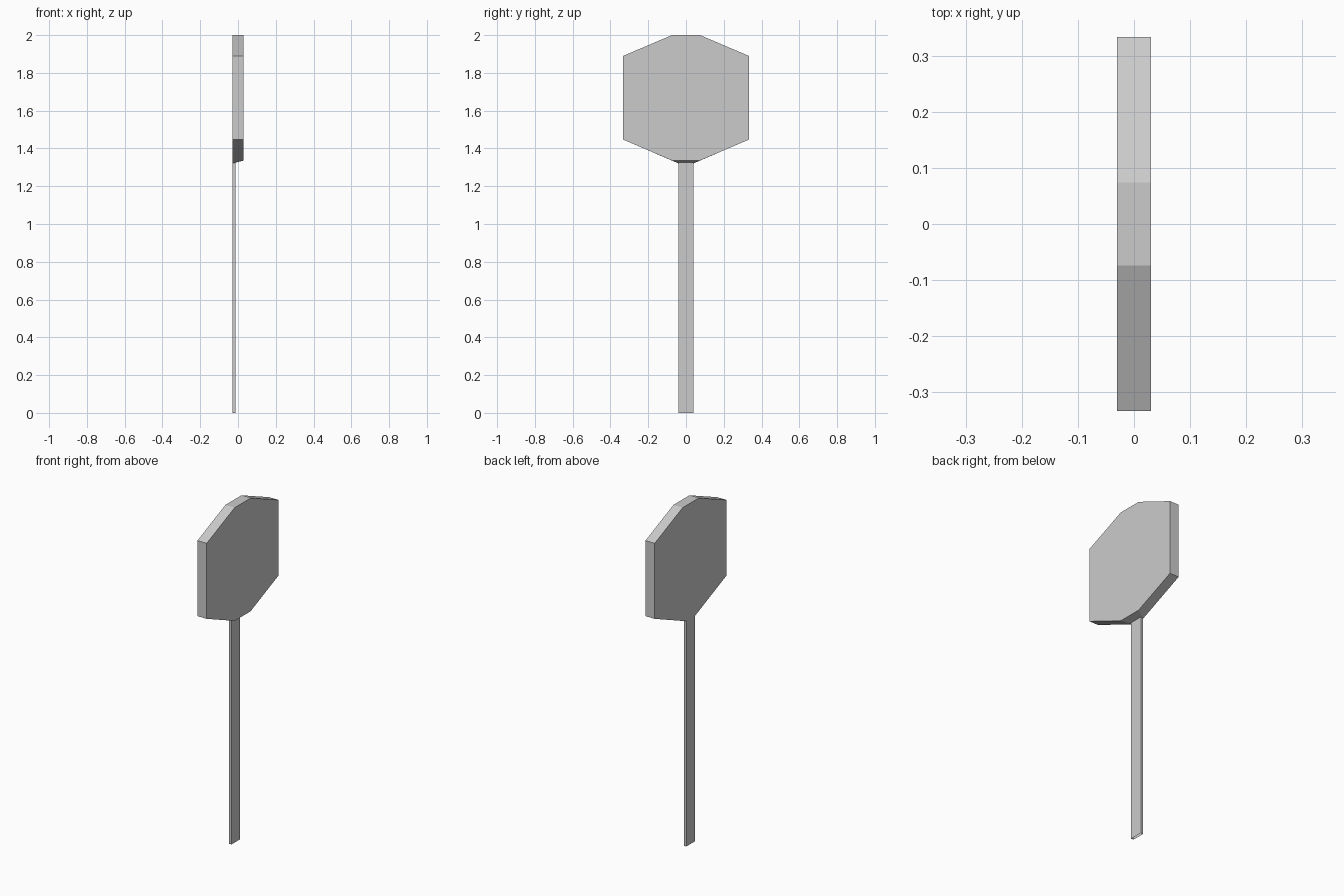
import bpy, bmesh

if "Cube" in bpy.data.objects:
    bpy.data.objects.remove(bpy.data.objects["Cube"])


def finish(bm, name):
    bmesh.ops.recalc_face_normals(bm, faces=bm.faces)
    mesh = bpy.data.meshes.new(name)
    bm.to_mesh(mesh)
    bm.free()
    obj = bpy.data.objects.new(name, mesh)
    bpy.context.collection.objects.link(obj)
    return obj


def ring(bm, x, half):
    """Closed (y, z) outline mirrored across y = 0."""
    outline = half + [(-y, z) for y, z in reversed(half)]
    return [bm.verts.new((x, y, z)) for y, z in outline]


# Sign panel: octagonal slab whose underside narrows to the post at the back
upper = [(0.074, 2.0), (0.333, 1.89), (0.333, 1.447)]
bm = bmesh.new()
back = ring(bm, -0.03, upper + [(0.04, 1.321)])
front = ring(bm, 0.03, upper + [(0.074, 1.336)])
bm.faces.new(back)
bm.faces.new(front)
for i in range(len(back)):
    j = (i + 1) % len(back)
    bm.faces.new((back[i], back[j], front[j], front[i]))
finish(bm, "sign_panel")

# Post: thin flat tube, open at the ends, flush with the back of the panel
x0, x1, w = -0.03, -0.014, 0.04
corners = [(x0, -w, 1.321), (x1, -w, 1.325), (x1, w, 1.325), (x0, w, 1.321)]
bm = bmesh.new()
low = [bm.verts.new((x, y, 0)) for x, y, z in corners]
top = [bm.verts.new(c) for c in corners]
for i in range(4):
    j = (i + 1) % 4
    bm.faces.new((low[i], low[j], top[j], top[i]))
finish(bm, "post")
